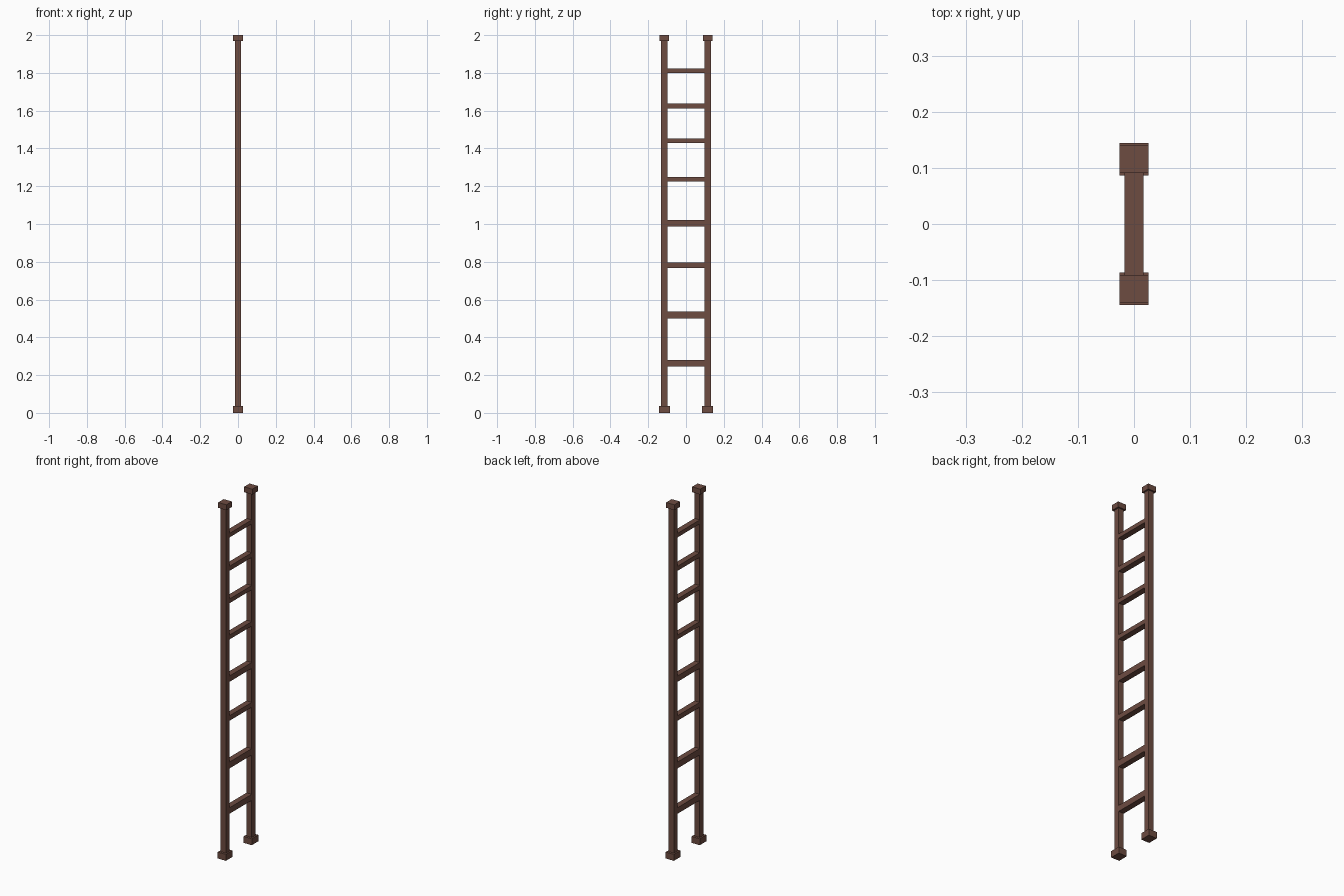
import bpy

if "Cube" in bpy.data.objects:
    bpy.data.objects.remove(bpy.data.objects["Cube"])

wood = bpy.data.materials.new("brown wood")
wood.diffuse_color = (0.153, 0.072, 0.053, 1)
wood.use_nodes = True
wood.node_tree.nodes["Principled BSDF"].inputs["Base Color"].default_value = wood.diffuse_color


def box(name, y, z0, z1, hx, hy):
    """Box centred on x = 0, given half sizes in x and y."""
    bpy.ops.mesh.primitive_cube_add(size=2, location=(0, y, (z0 + z1) / 2))
    ob = bpy.context.object
    ob.name = name
    for v in ob.data.vertices:
        v.co.x *= hx
        v.co.y *= hy
        v.co.z *= (z1 - z0) / 2
    ob.data.materials.append(wood)


# Two side rails with feet and end caps
for side, y in (("left", -0.115), ("right", 0.115)):
    box(side + "_rail", y, 0.01, 1.99, 0.0165, 0.0165)
    box(side + "_foot", y, 0.0, 0.036, 0.0255, 0.029)
    box(side + "_cap", y, 1.97, 2.0, 0.0255, 0.0245)

# Rungs: spacing and thickness shrink towards the top
rungs = [(0.245, 0.279), (0.500, 0.536), (0.768, 0.796), (0.987, 1.020),
         (1.225, 1.250), (1.429, 1.453), (1.611, 1.637), (1.799, 1.822)]
for i, (z0, z1) in enumerate(rungs):
    box("rung_%d" % (i + 1), 0, z0, z1, 0.0165, 0.105)
